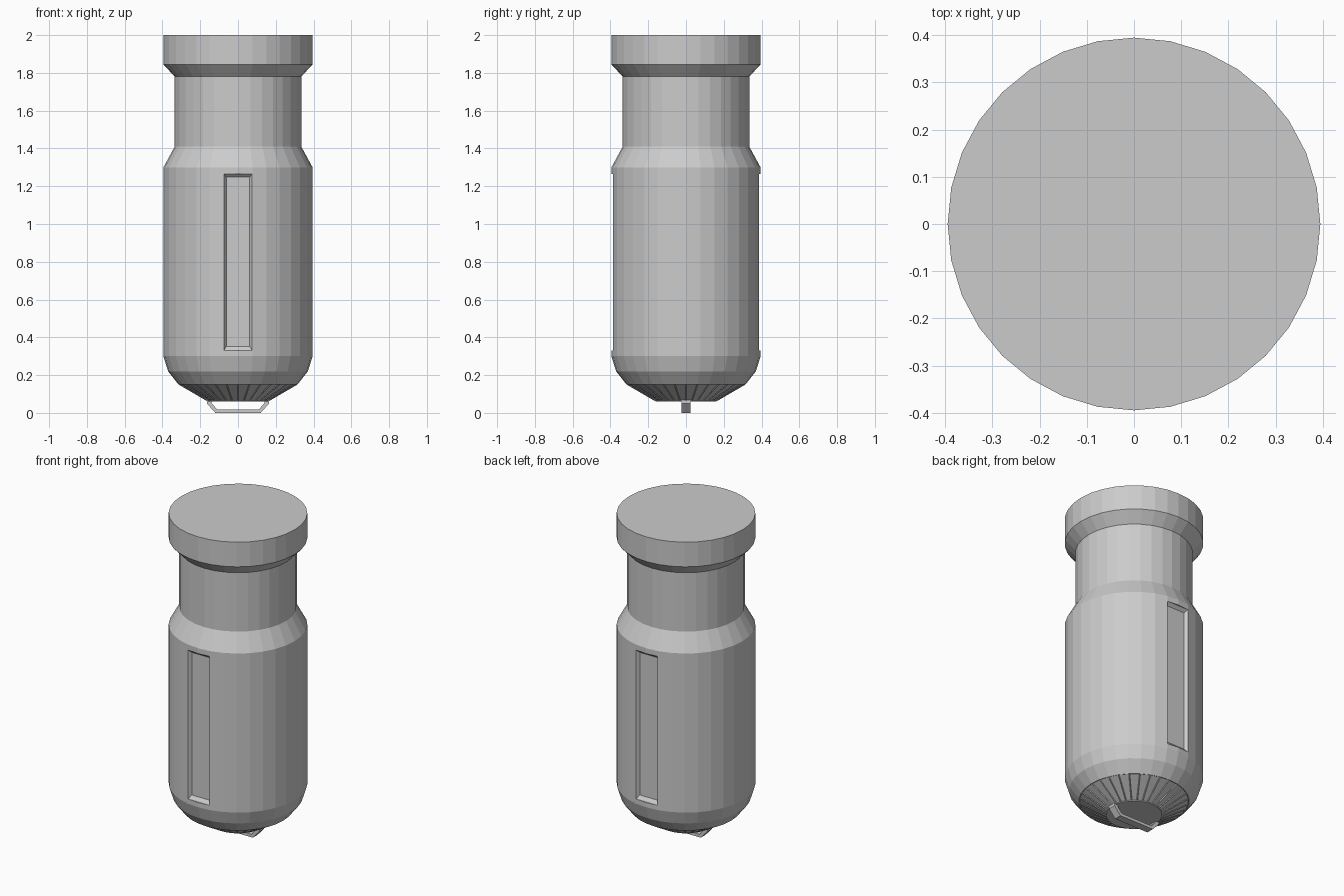
import bpy, bmesh
from math import sin, cos, pi

if "Cube" in bpy.data.objects:
    bpy.data.objects.remove(bpy.data.objects["Cube"])

SIDES = 32


def make_object(name, bm):
    bmesh.ops.recalc_face_normals(bm, faces=bm.faces)
    mesh = bpy.data.meshes.new(name)
    bm.to_mesh(mesh)
    bm.free()
    ob = bpy.data.objects.new(name, mesh)
    bpy.context.collection.objects.link(ob)
    return ob


def bridge(bm, a, b):
    n = len(a)
    return [bm.faces.new((a[i], a[(i + 1) % n], b[(i + 1) % n], b[i])) for i in range(n)]


# Canister: turned body with dome base, shoulder, neck and flared cap
profile = [(0.16, 0.06), (0.315, 0.15), (0.37, 0.22), (0.395, 0.30), (0.395, 1.30),
           (0.335, 1.41), (0.335, 1.78), (0.395, 1.845), (0.395, 2.0)]
bm = bmesh.new()
rings = [[bm.verts.new((r * cos(2 * pi * i / SIDES), r * sin(2 * pi * i / SIDES), z))
          for i in range(SIDES)] for r, z in profile]
bands = [bridge(bm, a, b) for a, b in zip(rings, rings[1:])]
bm.faces.new(rings[0])
bm.faces.new(rings[-1])
bmesh.ops.recalc_face_normals(bm, faces=bm.faces)
# Fine radial fluting on the lowest dome band
bmesh.ops.inset_individual(bm, faces=bands[0], thickness=0.005, depth=-0.004)
canister = make_object("canister", bm)


# Tapered cutters for the long recesses at front and back
def recess_cutter(name, side):
    bm = bmesh.new()
    loops = []
    for y, hx, z0, z1 in ((0.37, 0.062, 0.352, 1.248), (0.388, 0.075, 0.33, 1.266),
                          (0.45, 0.075, 0.33, 1.266)):
        loops.append([bm.verts.new((x, side * y, z))
                      for x, z in ((-hx, z0), (hx, z0), (hx, z1), (-hx, z1))])
    for a, b in zip(loops, loops[1:]):
        bridge(bm, a, b)
    bm.faces.new(loops[0])
    bm.faces.new(loops[-1])
    ob = make_object(name, bm)
    ob.hide_render = True
    ob.hide_set(True)
    return ob


for name, side in (("front_recess_cutter", -1), ("back_recess_cutter", 1)):
    mod = canister.modifiers.new(name, 'BOOLEAN')
    mod.operation = 'DIFFERENCE'
    mod.solver = 'EXACT'
    mod.object = recess_cutter(name, side)

# Bent pull handle under the base
outer = [(-0.165, 0.075), (-0.165, 0.05), (-0.12, 0.0)]
inner = [(-0.14, 0.075), (-0.14, 0.052), (-0.11, 0.018)]
bm = bmesh.new()
sections = []
for (ox, oz), (ix, iz) in zip(outer + [(-x, z) for x, z in outer[::-1]],
                              inner + [(-x, z) for x, z in inner[::-1]]):
    sections.append([bm.verts.new(p) for p in ((ox, -0.024, oz), (ox, 0.024, oz),
                                               (ix, 0.024, iz), (ix, -0.024, iz))])
for a, b in zip(sections, sections[1:]):
    bridge(bm, a, b)
bm.faces.new(sections[0])
bm.faces.new(sections[-1])
make_object("pull_handle", bm)
